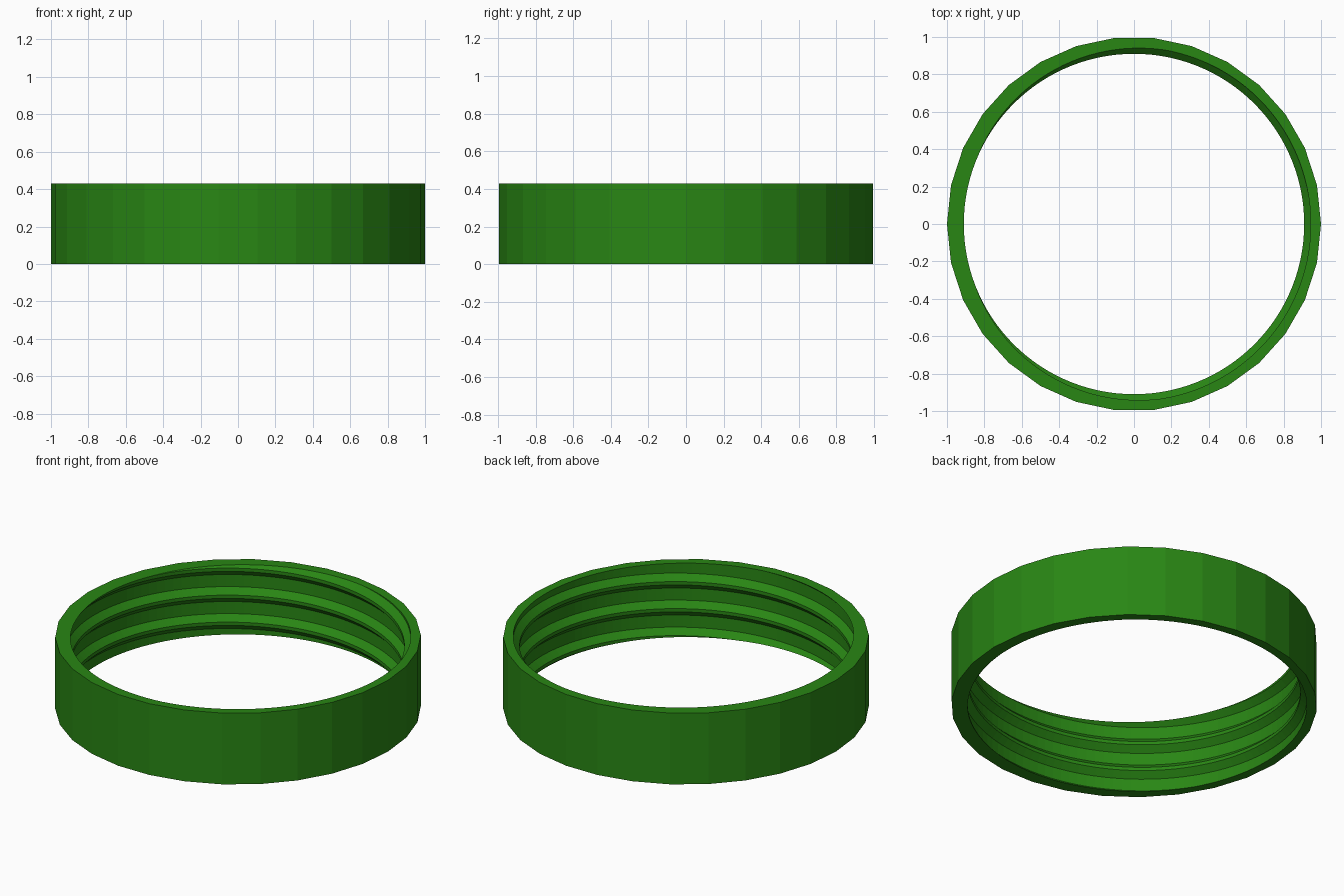
import bpy, bmesh
from math import cos, sin, pi

if "Cube" in bpy.data.objects:
    bpy.data.objects.remove(bpy.data.objects["Cube"])

HEIGHT, SIDES = 0.43, 30            # faceted outer wall
PITCH, SEGS, TURNS = 0.163, 120, 5  # internal right-handed thread
START = -0.258
# thread cross-section over one pitch: (height, radius)
PROFILE = [(0, 0.945), (0.073, 0.945), (0.108, 0.91), (0.128, 0.91), (PITCH, 0.945)]

bm = bmesh.new()


def polar(r, a, z):
    return bm.verts.new((r * cos(a), r * sin(a), z))


# Threaded inner surface: sweep the profile along a helix, longer than the ring
prev = None
for i in range(SEGS * TURNS + 1):
    a = 2 * pi * (i % SEGS) / SEGS
    lift = START + PITCH * i / SEGS
    col = [polar(r, a, lift + z) for z, r in PROFILE]
    if prev:
        for k in range(len(PROFILE) - 1):
            bm.faces.new((prev[k], col[k], col[k + 1], prev[k + 1]))
    prev = col
bmesh.ops.remove_doubles(bm, verts=bm.verts[:], dist=1e-5)

# Trim the thread flush with the bottom and top
for z, n in ((0, -1), (HEIGHT, 1)):
    bmesh.ops.bisect_plane(bm, geom=bm.verts[:] + bm.edges[:] + bm.faces[:],
                           dist=1e-6, plane_co=(0, 0, z), plane_no=(0, 0, n),
                           clear_outer=True)
bmesh.ops.remove_doubles(bm, verts=bm.verts[:], dist=1e-5)

# Outer wall
rings = [[polar(1, 2 * pi * i / SIDES, z) for i in range(SIDES)] for z in (0, HEIGHT)]
for i in range(SIDES):
    j = (i + 1) % SIDES
    bm.faces.new((rings[0][i], rings[0][j], rings[1][j], rings[1][i]))

# Flat rims joining the outer wall and the thread
for z in (0, HEIGHT):
    rim = [e for e in bm.edges if e.is_boundary
           and all(abs(v.co.z - z) < 1e-4 for v in e.verts)]
    bmesh.ops.triangle_fill(bm, use_beauty=True, edges=rim, normal=(0, 0, 1))
bmesh.ops.recalc_face_normals(bm, faces=bm.faces[:])

mesh = bpy.data.meshes.new("threaded_ring")
bm.to_mesh(mesh)
bm.free()
ring = bpy.data.objects.new("threaded_ring", mesh)
bpy.context.collection.objects.link(ring)

green = bpy.data.materials.new("green")
green.diffuse_color = (0.022, 0.24, 0.007, 1)
green.use_nodes = True
green.node_tree.nodes["Principled BSDF"].inputs["Base Color"].default_value = green.diffuse_color
mesh.materials.append(green)
